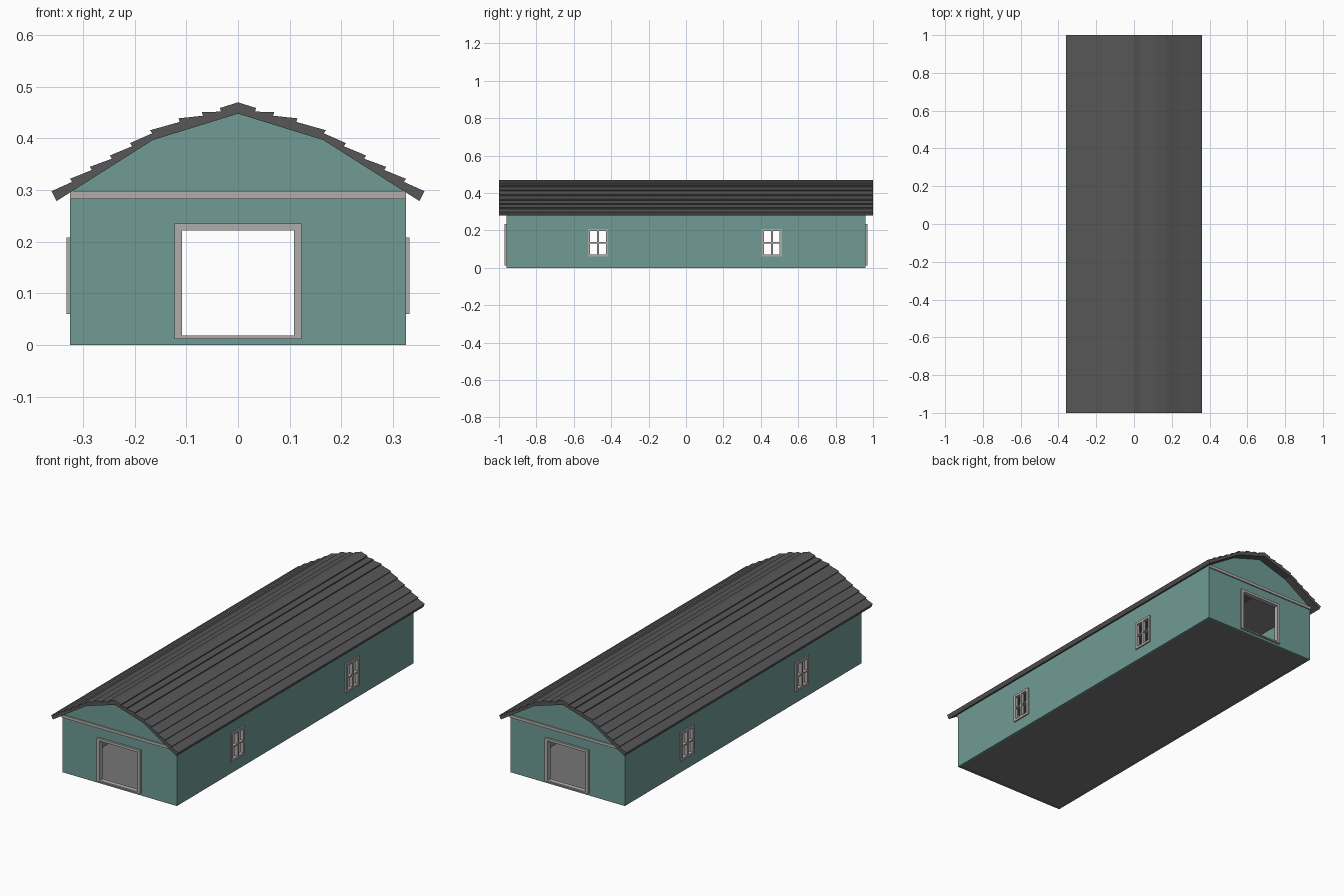
import bpy, bmesh
from mathutils import Matrix, Vector

if "Cube" in bpy.data.objects:
    bpy.data.objects.remove(bpy.data.objects["Cube"])


def material(name, r, g, b):
    m = bpy.data.materials.new(name)
    m.diffuse_color = (r, g, b, 1)
    m.use_nodes = True
    m.node_tree.nodes["Principled BSDF"].inputs["Base Color"].default_value = m.diffuse_color
    return m


TEAL = material("teal_paint", 0.16, 0.33, 0.30)
ROOF = material("dark_shingle", 0.095, 0.095, 0.095)
TRIM = material("light_trim", 0.43, 0.42, 0.41)
FLOOR = material("floor_grey", 0.18, 0.18, 0.18)

# Drawing planes: columns are the outline's u, v and thickness directions
FRONT = Matrix(((1, 0, 0), (0, 0, -1), (0, 1, 0))).to_4x4()
SIDE = Matrix(((0, 0, 1), (1, 0, 0), (0, 1, 0))).to_4x4()
FLAT = Matrix.Identity(4)


def rect(u0, u1, v0, v1):
    return [(u0, v0), (u1, v0), (u1, v1), (u0, v1)]


def plate(name, loops, thickness, plane, offset, mat):
    """Extruded outline; loops after the first are holes."""
    cu = bpy.data.curves.new(name, 'CURVE')
    cu.dimensions = '2D'
    cu.fill_mode = 'BOTH'
    cu.extrude = thickness / 2
    for loop in loops:
        sp = cu.splines.new('POLY')
        sp.points.add(len(loop) - 1)
        for p, (u, v) in zip(sp.points, loop):
            p.co = (u, v, 0, 1)
        sp.use_cyclic_u = True
    tmp = bpy.data.objects.new(name + "_outline", cu)
    bpy.context.collection.objects.link(tmp)
    dg = bpy.context.evaluated_depsgraph_get()
    me = bpy.data.meshes.new_from_object(tmp.evaluated_get(dg))
    bpy.data.objects.remove(tmp)
    bm = bmesh.new()
    bm.from_mesh(me)
    bmesh.ops.remove_doubles(bm, verts=bm.verts, dist=1e-5)
    bm.transform(Matrix.Translation(Vector(offset)) @ plane)
    bmesh.ops.recalc_face_normals(bm, faces=bm.faces)
    for f in bm.faces:
        f.smooth = False
    bm.to_mesh(me)
    bm.free()
    me.materials.clear()
    me.materials.append(mat)
    ob = bpy.data.objects.new(name, me)
    bpy.context.collection.objects.link(ob)
    return ob


# Gable ends with doorway, door frame and eave-level trim board
door = rect(-0.11, 0.11, 0.018, 0.224)
gable = [(-0.325, 0), (0.325, 0), (0.325, 0.296), (0.165, 0.397), (0, 0.448),
         (-0.165, 0.397), (-0.325, 0.296)]
for s, tag in ((-1, "front"), (1, "back")):
    plate(tag + "_wall", [gable, door], 0.01, FRONT, (0, s * 0.955, 0), TEAL)
    plate(tag + "_door_frame",
          [rect(-0.123, 0.123, 0.012, 0.235), rect(-0.108, 0.108, 0.019, 0.222)],
          0.025, FRONT, (0, s * 0.9575, 0), TRIM)
    plate(tag + "_trim_board", [rect(-0.325, 0.325, 0.283, 0.298)],
          0.006, FRONT, (0, s * 0.963, 0), TRIM)

# Side walls and four-pane windows
W, B = 0.054, 0.012
panes_z = ((0.072, 0.131), (0.137, 0.196))
for s, tag in ((-1, "left"), (1, "right")):
    centres = (-0.471, 0.459)
    holes = [rect(c - W + 0.006, c + W - 0.006, 0.066, 0.202) for c in centres]
    plate(tag + "_wall", [rect(-0.95, 0.95, 0, 0.298)] + holes,
          0.01, SIDE, (s * 0.32, 0, 0), TEAL)
    for c in centres:
        panes = [rect(c + a, c + b, z0, z1) for z0, z1 in panes_z
                 for a, b in ((-W + B, -0.005), (0.005, W - B))]
        plate(tag + "_window", [rect(c - W, c + W, 0.06, 0.208)] + panes,
              0.018, SIDE, (s * 0.323, 0, 0), TRIM)

# Floor slab
plate("floor", [rect(-0.315, 0.315, -0.95, 0.95)], 0.01, FLAT, (0, 0, 0.007), FLOOR)

# Gambrel roof with overlapping shingle courses (stepped upper edge)
tips = [(0.035, 0.459), (0.07, 0.451), (0.115, 0.439), (0.17, 0.416), (0.209, 0.391),
        (0.248, 0.367), (0.287, 0.345), (0.325, 0.322)]
half = []
for i, (x, z) in enumerate(tips):
    drop = (0.002, 0.007) if i < 3 else (0.004, 0.006)
    half += [(x, z), (x - drop[0], z - drop[1])]
half += [(0.361, 0.298), (0.351, 0.279), (0.165, 0.397)]
profile = [(0, 0.47)] + half + [(0, 0.448)] + [(-x, z) for x, z in reversed(half)]
plate("roof", [profile], 2.0, FRONT, (0, 0, 0), ROOF)
